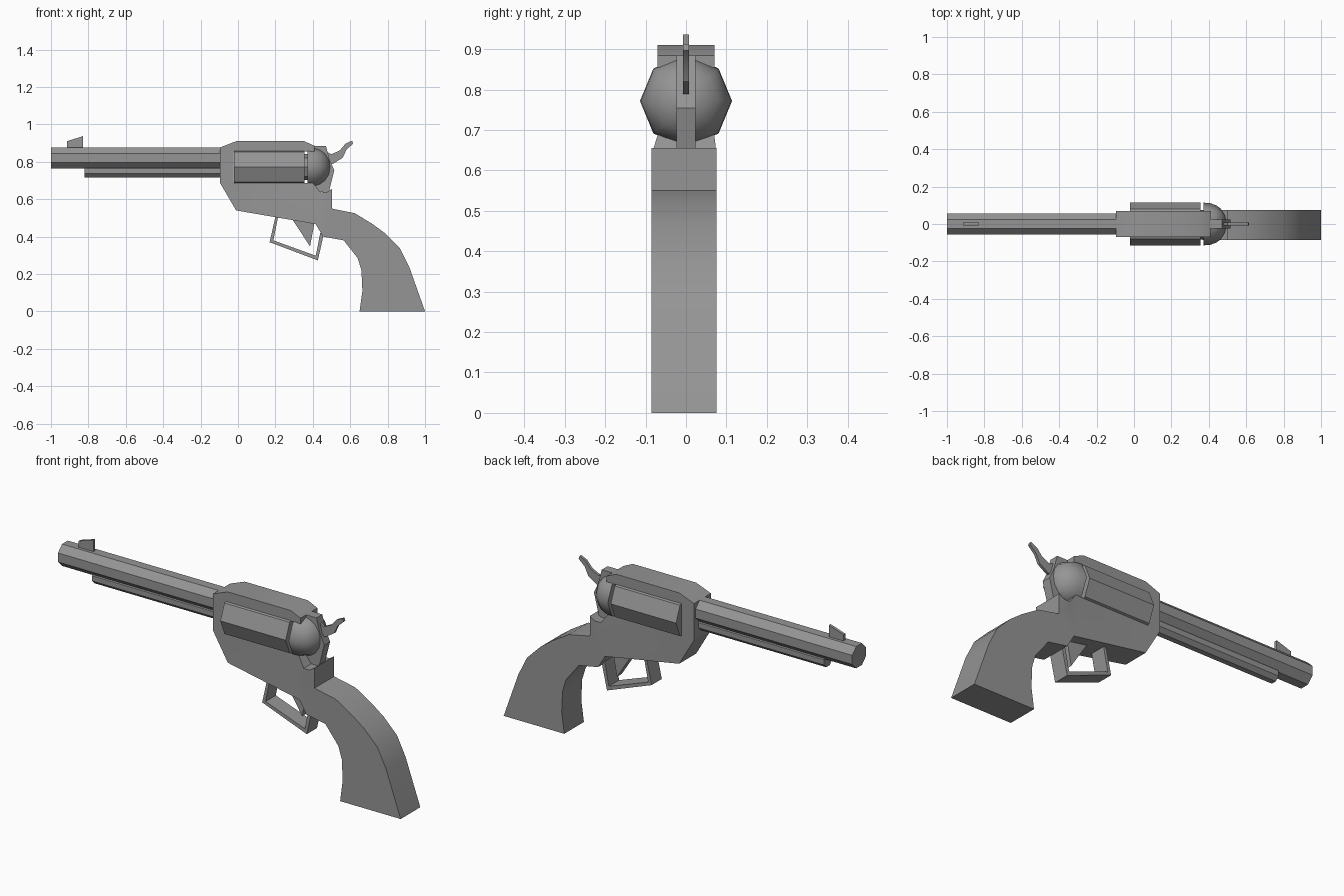
import bpy, bmesh
from math import cos, sin, pi, radians

if "Cube" in bpy.data.objects:
    bpy.data.objects.remove(bpy.data.objects["Cube"])

STEEL = bpy.data.materials.new("dark_grey")
STEEL.diffuse_color = (0.3, 0.3, 0.3, 1)
STEEL.use_nodes = True
STEEL.node_tree.nodes["Principled BSDF"].inputs["Base Color"].default_value = STEEL.diffuse_color


def finish(name, bm, smooth=30):
    bmesh.ops.recalc_face_normals(bm, faces=bm.faces)
    mesh = bpy.data.meshes.new(name)
    bm.to_mesh(mesh)
    bm.free()
    mesh.materials.append(STEEL)
    ob = bpy.data.objects.new(name, mesh)
    bpy.context.collection.objects.link(ob)
    bpy.ops.object.select_all(action='DESELECT')
    bpy.context.view_layer.objects.active = ob
    ob.select_set(True)
    bpy.ops.object.shade_smooth_by_angle(angle=radians(smooth))
    return ob


def plate(name, points, half_width):
    """Side profile (x, z) given thickness along y; half_width is a number or f(x, z)."""
    width = half_width if callable(half_width) else lambda x, z: half_width
    bm = bmesh.new()
    near = [bm.verts.new((x, -width(x, z), z)) for x, z in points]
    far = [bm.verts.new((x, width(x, z), z)) for x, z in points]
    n = len(points)
    for i in range(n):
        j = (i + 1) % n
        bm.faces.new((near[i], near[j], far[j], far[i]))
    sides = [bm.faces.new(near), bm.faces.new(far[::-1])]
    bm.normal_update()
    bmesh.ops.triangulate(bm, faces=sides)
    return finish(name, bm)


def turned(name, z, rings, turn=0.0, smooth=30):
    """Eight-sided solid along x from (x, radius) rings."""
    bm = bmesh.new()
    loops = []
    for x, r in rings:
        angles = [turn + i * pi / 4 for i in range(8)]
        loops.append([bm.verts.new((x, r * cos(a), z + r * sin(a))) for a in angles])
    for a, b in zip(loops, loops[1:]):
        for i in range(8):
            j = (i + 1) % 8
            bm.faces.new((a[i], a[j], b[j], b[i]))
    bm.faces.new(loops[0])
    bm.faces.new(loops[-1])
    return finish(name, bm, smooth)


FLAT_UP = pi / 8
TO_CORNER = 1 / cos(FLAT_UP)

# Barrel and the rod housing below it, flats on top
turned("barrel", 0.82, [(-1.0, 0.057 * TO_CORNER), (-0.05, 0.057 * TO_CORNER)], FLAT_UP)
turned("ejector_rod", 0.75, [(-0.82, 0.033 * TO_CORNER), (-0.05, 0.033 * TO_CORNER)], FLAT_UP)

# Front sight blade
plate("front_sight", [(-0.915, 0.87), (-0.915, 0.91), (-0.83, 0.937), (-0.83, 0.87)], 0.0075)

# Cylinder, its hub and the rounded recoil shield
turned("cylinder", 0.772, [(-0.022, 0.114), (0.355, 0.114)])
turned("cylinder_hub", 0.772, [(0.34, 0.07), (0.385, 0.07)])
turned("recoil_shield", 0.772, [(0.372, 0.114), (0.405, 0.112), (0.44, 0.1), (0.465, 0.081),
                                (0.485, 0.05), (0.494, 0.015)], smooth=55)

# Frame with open cylinder window and the grip, which flares slightly wider
frame_points = [
    (-0.095, 0.877), (-0.01, 0.91), (0.355, 0.91), (0.41, 0.885), (0.41, 0.855),
    (-0.024, 0.855), (-0.024, 0.688), (0.4, 0.688), (0.44, 0.637), (0.475, 0.637),
    (0.502, 0.655), (0.502, 0.55), (0.625, 0.525), (0.72, 0.467), (0.79, 0.415), (0.865, 0.34),
    (0.915, 0.24), (1.0, 0.0), (0.65, 0.0), (0.665, 0.11), (0.66, 0.22),
    (0.64, 0.285), (0.565, 0.38), (0.455, 0.4), (0.415, 0.467), (-0.01, 0.54),
    (-0.095, 0.685)]
frame = plate("frame_and_grip", frame_points,
              lambda x, z: 0.081 if x > 0.412 and z < 0.66 else 0.07)
for v in frame.data.vertices:
    if abs(v.co.y) > 0.075:
        v.co.y -= 0.005

# Narrow back strap behind the shield
plate("back_strap", [(0.39, 0.885), (0.47, 0.885), (0.49, 0.81), (0.515, 0.755),
                     (0.485, 0.635), (0.42, 0.64), (0.39, 0.66)], 0.024)

# Hammer
plate("hammer", [(0.46, 0.86), (0.5, 0.84), (0.545, 0.862), (0.575, 0.897), (0.61, 0.913),
                 (0.615, 0.897), (0.58, 0.865), (0.56, 0.822), (0.51, 0.79), (0.46, 0.785)], 0.007)

# Trigger and guard
plate("trigger", [(0.285, 0.5), (0.335, 0.425), (0.385, 0.347), (0.41, 0.48)], 0.02)
plate("trigger_guard", [(0.203, 0.52), (0.169, 0.37), (0.427, 0.273), (0.46, 0.42),
                        (0.44, 0.42), (0.416, 0.298), (0.189, 0.38), (0.217, 0.52)], 0.042)
